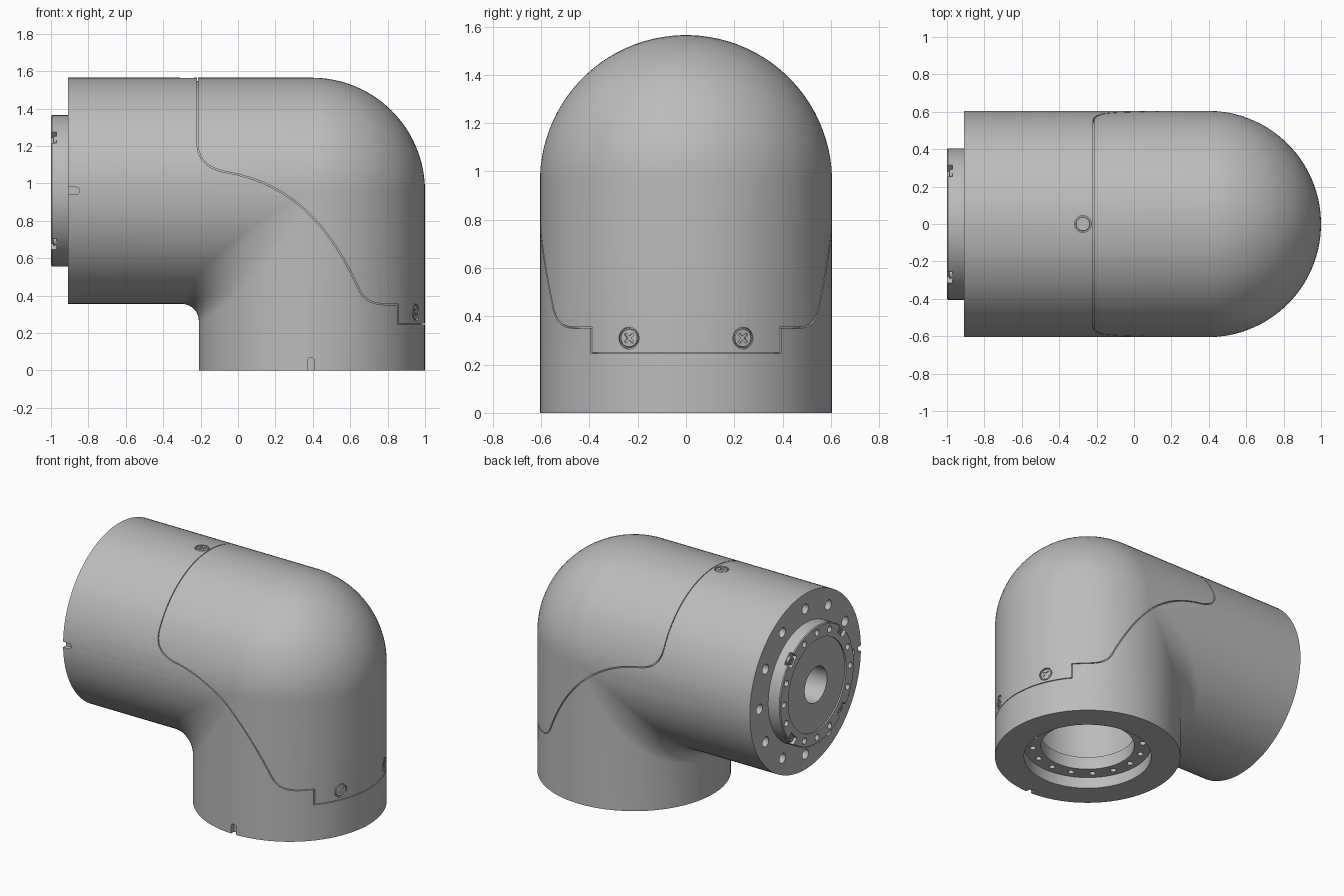
import bpy, bmesh
from math import pi, sin, cos
from mathutils import Matrix, Vector
from mathutils.geometry import interpolate_bezier

if "Cube" in bpy.data.objects:
    bpy.data.objects.remove(bpy.data.objects["Cube"])

R = 0.605             # pipe radius
CX, CZ = 0.395, 0.96  # where the two pipe axes cross
FLANGE_X = -0.91

grey = bpy.data.materials.new("cast grey")
grey.use_nodes = True
grey.diffuse_color = (0.5, 0.5, 0.5, 1)
grey.node_tree.nodes["Principled BSDF"].inputs["Base Color"].default_value = (0.5, 0.5, 0.5, 1)


def finish(name, bm):
    bmesh.ops.recalc_face_normals(bm, faces=bm.faces)
    mesh = bpy.data.meshes.new(name)
    bm.to_mesh(mesh)
    bm.free()
    mesh.materials.append(grey)
    obj = bpy.data.objects.new(name, mesh)
    bpy.context.collection.objects.link(obj)
    return obj


def bridge(bm, rings):
    """Skin a stack of closed rings and cap both ends."""
    n = len(rings[0])
    for a, b in zip(rings, rings[1:]):
        for i in range(n):
            j = (i + 1) % n
            bm.faces.new((a[i], a[j], b[j], b[i]))
    bm.faces.new(rings[0])
    bm.faces.new(rings[-1])


def elbow(name, x_end, z_end, n=96, steps=24):
    """Pipe bend: round outside corner, softly filleted inside corner."""
    bm = bmesh.new()
    lines = []
    for k in range(n):
        a = 2 * pi * (k + 0.5) / n
        y, c = R * sin(a), R * cos(a)
        u = max(c / R, 0)
        r = R * (0.15 * u + 0.75 * u * (1 - u)) if c > 0 else -c
        side = 1 if c > 0 else -1
        ox, oz = (CX - c - r, CZ - c - r) if c > 0 else (CX, CZ)
        line = [(x_end, y, CZ - c)]
        for s in range(steps + 1):
            t = pi / 2 * s / steps
            line.append((ox + r * sin(t), y, oz + r * cos(t)))
        line.append((CX - c, y, z_end))
        lines.append([bm.verts.new(p) for p in line])
    bridge(bm, list(map(list, zip(*lines))))
    return finish(name, bm)


def lathe(name, profile, matrix=Matrix(), seg=64):
    """Revolve (radius, height) pairs about the local z axis."""
    bm = bmesh.new()
    rings = [[bm.verts.new(matrix @ Vector((r * cos(2 * pi * i / seg), r * sin(2 * pi * i / seg), h)))
              for i in range(seg)] for r, h in profile]
    bridge(bm, rings)
    return finish(name, bm)


def prism(name, points, y0, y1):
    """Extrude an x-z outline along y."""
    bm = bmesh.new()
    bridge(bm, [[bm.verts.new((x, y, z)) for x, z in points] for y in (y0, y1)])
    return finish(name, bm)


def box(name, size, matrix):
    bm = bmesh.new()
    bmesh.ops.create_cube(bm, size=1, matrix=matrix @ Matrix.Diagonal((*size, 1)))
    return finish(name, bm)


def hole_ring(name, count, ring_r, hole_r, h0, h1, matrix, skip=lambda i: False):
    """Circle of small drill cutters in one mesh."""
    bm = bmesh.new()
    for i in range(count):
        if skip(i):
            continue
        a = 2 * pi * i / count
        place = Matrix.Translation((ring_r * cos(a), ring_r * sin(a), (h0 + h1) / 2))
        bmesh.ops.create_cone(bm, cap_ends=True, segments=20, radius1=hole_r, radius2=hole_r,
                              depth=h1 - h0, matrix=matrix @ place)
    return finish(name, bm)


def cut(obj, cutters, operation='DIFFERENCE'):
    for cutter in cutters:
        mod = obj.modifiers.new(cutter.name, 'BOOLEAN')
        mod.operation, mod.solver, mod.object = operation, 'EXACT', cutter
    bpy.context.view_layer.update()
    done = obj.evaluated_get(bpy.context.evaluated_depsgraph_get())
    mesh = bpy.data.meshes.new_from_object(done)
    obj.modifiers.clear()
    obj.data = mesh


def facing(loc, direction):
    return Matrix.Translation(loc) @ Vector(direction).to_track_quat('Z', 'Y').to_matrix().to_4x4()


# Parting line between the cover and the body
def curve(*pts):
    return [tuple(p) for p in interpolate_bezier(*[Vector(p) for p in pts], 16)]

seam = [(-0.22, 1.8)]
seam += curve((-0.22, 1.22), (-0.22, 1.13), (-0.17, 1.08), (-0.08, 1.06))
seam += curve((-0.08, 1.06), (0.3, 1.0), (0.5, 0.75), (0.65, 0.42))[1:]
seam += curve((0.65, 0.42), (0.68, 0.37), (0.72, 0.35), (0.8, 0.35))[1:]
seam += [(0.853, 0.35), (0.853, 0.245), (1.3, 0.245), (1.3, 1.8)]
GAP = 0.005
seam_cutter = prism("seam_cutter", seam, -1, 1)
cover_cutter = prism("cover_cutter", [(x + GAP, z + GAP) for x, z in seam], -1, 1)

# Shells, plus an inner core that forms the floor of the parting groove
body = elbow("elbow_body", FLANGE_X, 0)
cover = elbow("elbow_cover", FLANGE_X, 0)
core = elbow("inner_core", -0.6, 0.2)
shrink = Matrix.Translation((CX, 0, CZ)) @ Matrix.Scale(0.97, 4) @ Matrix.Translation((-CX, 0, -CZ))
core.data.transform(shrink)
cut(body, [seam_cutter])
cut(cover, [cover_cutter], 'INTERSECT')

# Bottom socket and its bolt circle
socket_at = Matrix.Translation((CX, 0, 0))
socket = lathe("socket_cutter", [(0.415, -0.1), (0.415, 0.08), (0.305, 0.08), (0.305, 0.17),
                                 (0.36, 0.17), (0.36, 0.8)], socket_at)
socket_holes = hole_ring("socket_hole_cutter", 16, 0.36, 0.02, 0.05, 0.15, socket_at)

# Side flange: local z points out along -x
flange_at = facing((FLANGE_X, 0, CZ), (-1, 0, 0))
flange_holes = hole_ring("flange_hole_cutter", 12, 0.5, 0.034, -0.1, 0.05, flange_at)
cable_bore = lathe("cable_bore_cutter", [(0.122, -0.5), (0.122, 0.2)], flange_at)

# Index slots on the front of each pipe end
def slot(name, x, z, dx, dz, w=0.019):
    tip = [(x + w * (dx * cos(t) - dz * sin(t)), z + w * (dz * cos(t) + dx * sin(t)))
           for t in [pi * (i / 10 - 0.5) for i in range(11)]]
    tail = [(px - 0.15 * dx, pz - 0.15 * dz) for px, pz in (tip[-1], tip[0])]
    return prism(name, tip + tail, -0.7, -0.575)

slots = [slot("flange_slot_cutter", -0.865, CZ, 1, 0), slot("base_slot_cutter", 0.39, 0.05, 0, 1)]

# Cross-head screws sunk into the shell
def screw(name, matrix, r):
    head = lathe(name, [(r, -0.03), (r, -0.006), (r * 0.92, -0.003)], matrix, 32)
    cross = [box("cross_cutter", (r * 1.3, r * 0.28, 0.02), matrix @ Matrix.Rotation(a, 4, 'Z'))
             for a in (pi / 4, 3 * pi / 4)]
    cut(head, cross)
    for c in cross:
        bpy.data.objects.remove(c)
    return head

s = 0.237 / R
k = (1 - s * s) ** 0.5
spots = [("top_screw", (-0.273, 0, CZ + R), (0, 0, 1))]
spots += [(n, (CX + R * k, R * y, 0.31), (k, y, 0))
          for n, y in (("front_cover_screw", -s), ("back_cover_screw", s))]
parts, pockets = [], []
for name, loc, normal in spots:
    m = facing(loc, normal)
    parts.append(screw(name, m, 0.039))
    pockets.append(lathe("pocket_cutter", [(0.045, -0.013), (0.045, 0.05)], m, 32))

cut(body, [socket, socket_holes, flange_holes, cable_bore] + slots + pockets)
cut(cover, [socket] + pockets)
cut(core, [socket, cable_bore])

# Output boss with recessed face, bolt circle and four clamp notches
boss = lathe("output_boss", [(0.405, -0.02), (0.405, 0.084), (0.399, 0.09), (0.315, 0.09),
                             (0.315, 0.08), (0.2, 0.08)], flange_at)
boss_holes = hole_ring("boss_hole_cutter", 16, 0.36, 0.021, 0.03, 0.12, flange_at,
                       skip=lambda i: i % 4 == 2)
notches = []
for i in range(4):
    m = flange_at @ Matrix.Rotation(pi / 4 + i * pi / 2, 4, 'Z')
    notches.append(box("notch_cutter", (0.08, 0.085, 0.06), m @ Matrix.Translation((0.395, 0, 0.09))))
    parts.append(screw("clamp_screw_%d" % (i + 1), m @ Matrix.Translation((0.375, 0, 0.083)), 0.027))
cut(boss, [cable_bore, boss_holes] + notches)
parts += [body, cover, core, boss]

# Drop the cutters and smooth the shells
for obj in list(bpy.data.objects):
    if "_cutter" in obj.name:
        bpy.data.objects.remove(obj)
bpy.ops.object.select_all(action='DESELECT')
for obj in parts:
    obj.select_set(True)
bpy.context.view_layer.objects.active = body
bpy.ops.object.shade_smooth_by_angle(angle=pi / 6)
